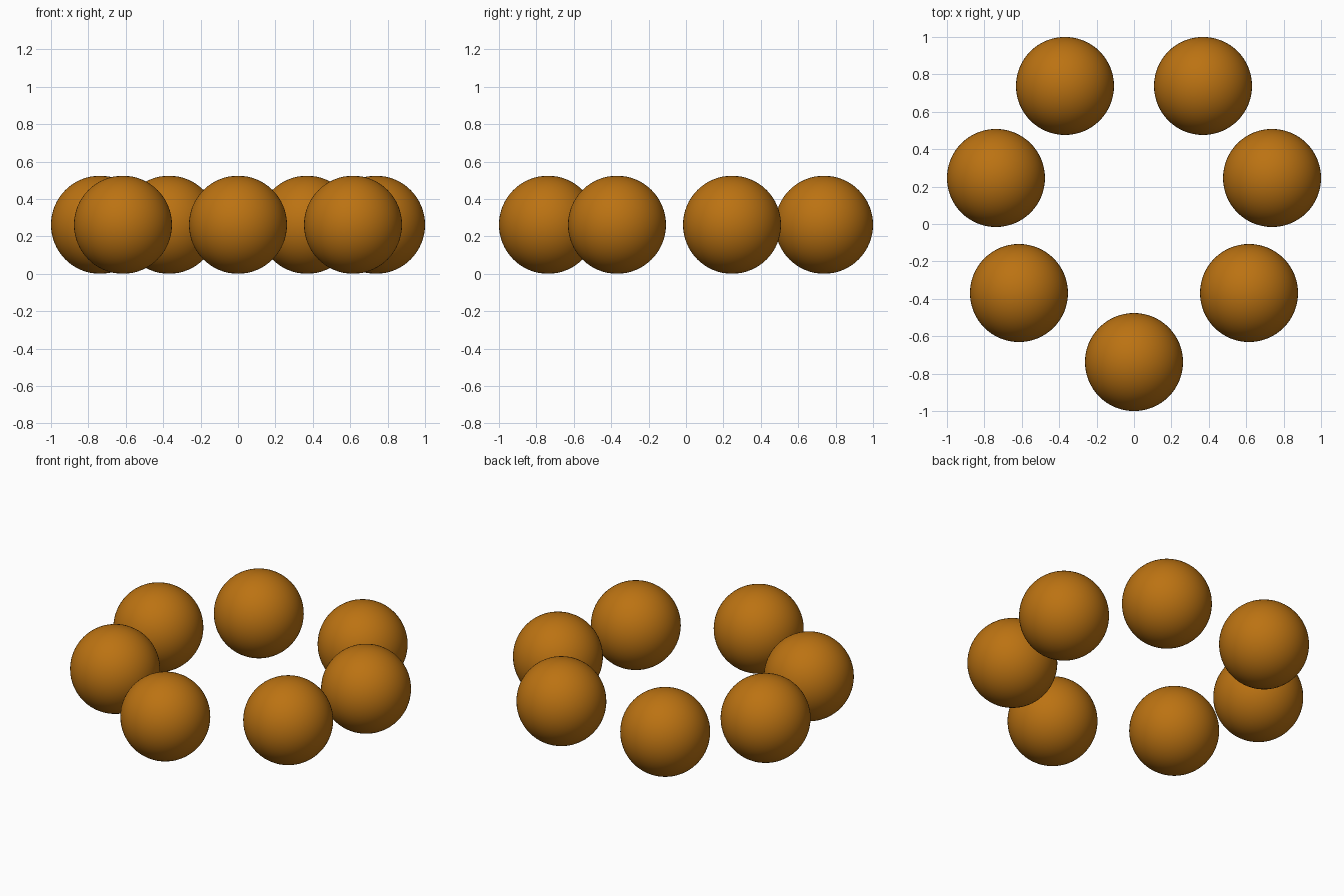
import bpy

if "Cube" in bpy.data.objects:
    bpy.data.objects.remove(bpy.data.objects["Cube"])

RADIUS = 0.262
STEP = (1 - RADIUS) / 6  # ball centres lie on a regular spacing

# Shared amber material
amber = bpy.data.materials.new("amber")
amber.diffuse_color = (0.5, 0.17, 0.006, 1)
amber.use_nodes = True
amber.node_tree.nodes["Principled BSDF"].inputs["Base Color"].default_value = amber.diffuse_color


def ball(name, x, y):
    """One smooth ball resting on the floor."""
    bpy.ops.mesh.primitive_uv_sphere_add(
        segments=64, ring_count=32, radius=RADIUS,
        location=(x * STEP, y * STEP, RADIUS))
    obj = bpy.context.object
    obj.name = name
    obj.data.materials.append(amber)
    bpy.ops.object.shade_smooth()


# Front ball on the centre line
ball("front_ball", 0, -6)

# Mirrored pairs round the ring
for name, x, y in (("front_side_ball", 5, -3),
                   ("back_side_ball", 6, 2),
                   ("back_ball", 3, 6)):
    for side, sign in (("left", -1), ("right", 1)):
        ball(f"{name}_{side}", sign * x, y)
